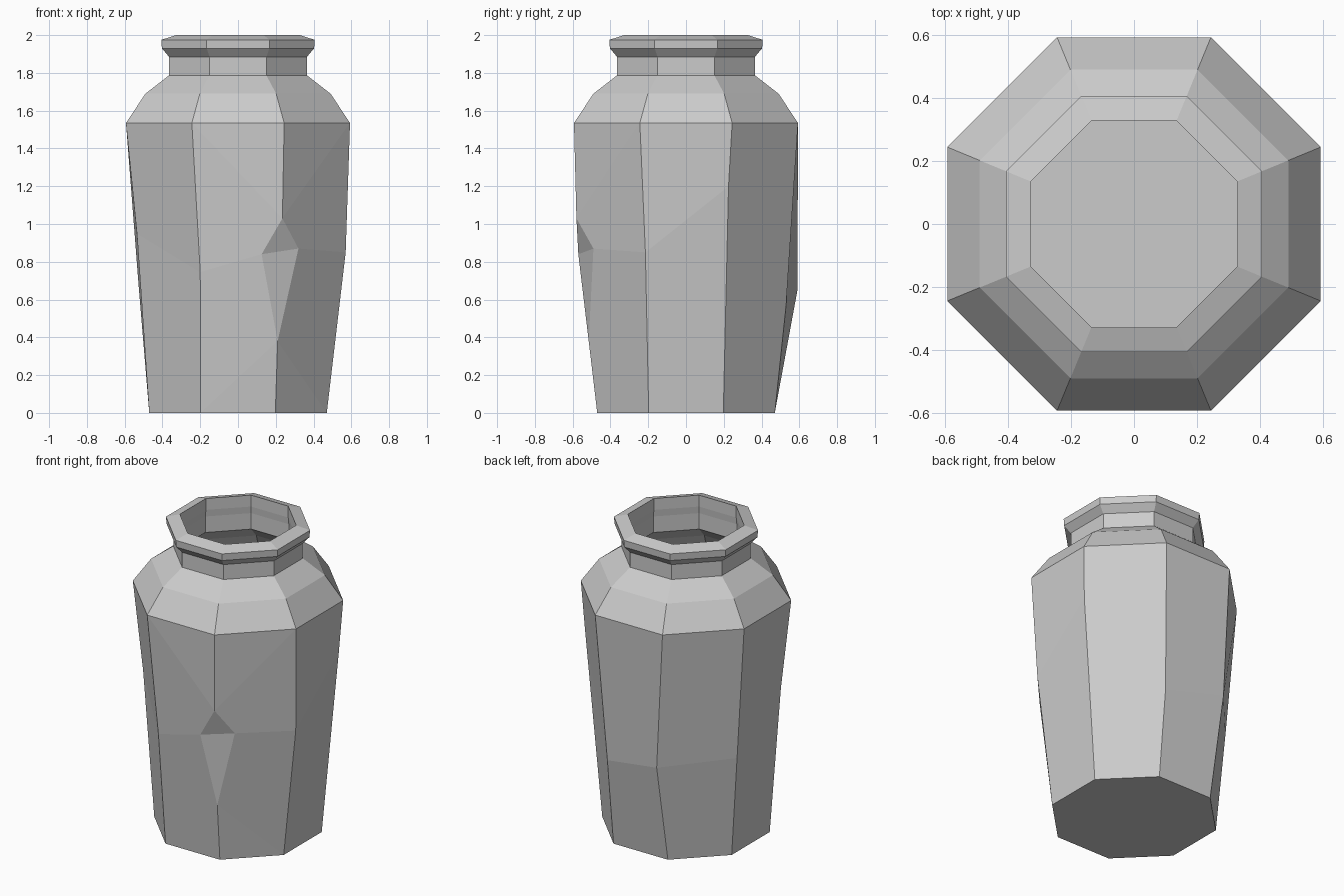
import bpy
import bmesh

cube = bpy.data.objects.get("Cube")
if cube:
    bpy.data.objects.remove(cube, do_unlink=True)

clay = bpy.data.materials.new("grey clay")
clay.use_nodes = True
GREY = (0.6, 0.6, 0.6, 1)
clay.diffuse_color = GREY
clay.node_tree.nodes["Principled BSDF"].inputs["Base Color"].default_value = GREY

bm = bmesh.new()
N = 8


def ring(half, z, cut=0.412):
    """Octagon of eight corners, starting at the front's left corner."""
    c = half * cut
    pts = [(c, -half), (half, -c), (half, c), (c, half),
           (-c, half), (-half, c), (-half, -c), (-c, -half)]
    return [bm.verts.new((x, y, z)) for x, y in pts]


def bridge(low, high, sides=range(N)):
    for i in sides:
        j = (i + 1) % N
        bm.faces.new((low[i], low[j], high[j], high[i]))


def loft(profile, start):
    for half, z in profile:
        nxt = ring(half, z)
        bridge(start, nxt)
        start = nxt
    return start


# Hand-carved waist: one uneven corner per side, the first is the chip
base = ring(0.47, 0, 0.42)
shoulder = ring(0.593, 1.535)
waist = [None] + [bm.verts.new(p) for p in (
    (0.57, -0.215, 0.85), (0.575, 0.225, 1.2), (0.2, 0.53, 0.57),
    (-0.2, 0.59, 0.65), (-0.525, 0.22, 0.66), (-0.535, -0.22, 0.95),
    (-0.2, -0.54, 0.745))]
bridge(base, waist, range(1, N - 1))
bridge(waist, shoulder, range(1, N - 1))
bm.faces.new(base[::-1])

# Chip knocked out of the front corner
top, left, right, tip = [bm.verts.new(p) for p in (
    (0.235, -0.58, 1.03), (0.125, -0.57, 0.84),
    (0.32, -0.49, 0.87), (0.21, -0.515, 0.38))]
bm.faces.new((left, right, top))
bm.faces.new((left, tip, right))

# Panels either side of the chip
for k, edge, flip in ((N - 1, left, False), (1, right, True)):
    for face in ((shoulder[k], top, shoulder[0]),
                 (shoulder[k], waist[k], edge, top),
                 (waist[k], base[k], tip, edge),
                 (base[k], base[0], tip)):
        bm.faces.new(face[::-1] if flip else face)

# Shoulder, neck and lip, then down the inside to the floor
floor = loft([(0.49, 1.69), (0.365, 1.787), (0.365, 1.885), (0.403, 1.93),
              (0.406, 1.975), (0.328, 2.0), (0.328, 1.925), (0.332, 1.88),
              (0.332, 1.775), (0.46, 1.67), (0.55, 1.52), (0.435, 0.04)],
             shoulder)
bm.faces.new(floor)

bmesh.ops.recalc_face_normals(bm, faces=bm.faces[:])
mesh = bpy.data.meshes.new("jar")
bm.to_mesh(mesh)
bm.free()
mesh.materials.append(clay)
jar = bpy.data.objects.new("jar", mesh)
bpy.context.collection.objects.link(jar)
